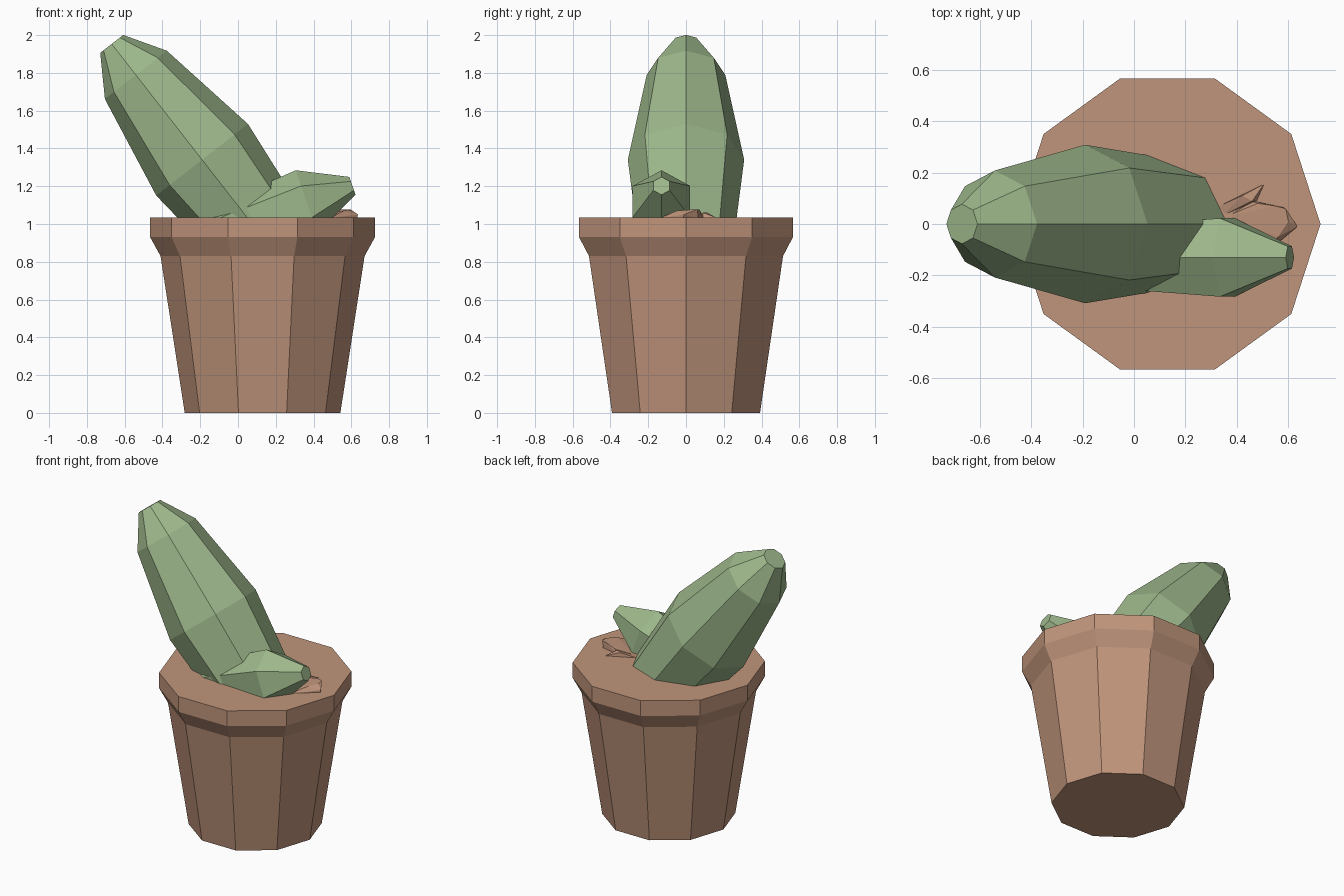
import bpy, bmesh, math
from mathutils import Vector

if "Cube" in bpy.data.objects:
    bpy.data.objects.remove(bpy.data.objects["Cube"])


def material(name, rgb):
    m = bpy.data.materials.new(name)
    m.diffuse_color = (*rgb, 1)
    m.use_nodes = True
    m.node_tree.nodes["Principled BSDF"].inputs["Base Color"].default_value = m.diffuse_color
    return m


CLAY = material("clay", (0.53, 0.30, 0.20))
GREEN = material("green", (0.34, 0.48, 0.26))


def finish(name, bm, mat):
    bmesh.ops.recalc_face_normals(bm, faces=bm.faces)
    me = bpy.data.meshes.new(name)
    bm.to_mesh(me)
    bm.free()
    me.materials.append(mat)
    ob = bpy.data.objects.new(name, me)
    bpy.context.collection.objects.link(ob)
    return ob


def rings(name, sides, profile, centre, axis, up, mat):
    """Capped low-poly body: profile holds (distance along axis, radius)."""
    axis, centre = Vector(axis).normalized(), Vector(centre)
    side = axis.cross(Vector(up)).normalized()
    up = side.cross(axis)
    bm = bmesh.new()
    loops = []
    for t, r in profile:
        loop = []
        for i in range(sides):
            a = 2 * math.pi * i / sides
            loop.append(bm.verts.new(centre + axis * t + r * (up * math.cos(a) + side * math.sin(a))))
        loops.append(loop)
    for lo, hi in zip(loops, loops[1:]):
        for i in range(sides):
            j = (i + 1) % sides
            bm.faces.new((lo[i], lo[j], hi[j], hi[i]))
    bm.faces.new(loops[0][::-1])
    bm.faces.new(loops[-1])
    return finish(name, bm, mat)


def hull(name, points, mat):
    bm = bmesh.new()
    for p in points:
        bm.verts.new(p)
    res = bmesh.ops.convex_hull(bm, input=bm.verts)
    bmesh.ops.delete(bm, geom=[v for v in res["geom_interior"] if isinstance(v, bmesh.types.BMVert)],
                     context='VERTS')
    return finish(name, bm, mat)


# Ten-sided pot with a flared rim
rings("pot", 10, [(0, 0.412), (0.83, 0.54), (0.93, 0.595), (1.035, 0.595)],
      (0.13, 0, 0), (0, 0, 1), (1, 0, 0), CLAY)

# Leaning eight-sided cactus stem
rings("cactus_stem", 8, [(-0.75, 0.231), (0, 0.308), (0.57, 0.208), (0.778, 0.077)],
      (-0.19, 0, 1.34), (-0.615, 0, 0.788), (1, 0, 0), GREEN)

# Small six-sided offshoot
rings("cactus_bud", 6, [(-0.5, 0.135), (0, 0.176), (0.257, 0.05)],
      (0.363, -0.13, 1.118), (0.945, 0, 0.327), (0, 0, 1), GREEN)

# Stones lying on the soil
hull("stone", [(0.36, 0.03, 1.03), (0.46, 0.09, 1.03), (0.58, 0.065, 1.03), (0.63, -0.015, 1.03),
               (0.56, -0.07, 1.03), (0.48, -0.14, 1.03), (0.635, -0.01, 1.05),
               (0.55, 0.07, 1.078), (0.59, 0.06, 1.078), (0.60, 0.01, 1.075),
               (0.56, -0.05, 1.07), (0.48, 0.08, 1.06)], CLAY)
hull("stone_chip", [(0.31, 0.06, 1.03), (0.34, 0.03, 1.03), (0.505, 0.155, 1.036),
                    (0.48, 0.09, 1.03), (0.42, 0.11, 1.062), (0.46, 0.09, 1.06)], CLAY)
